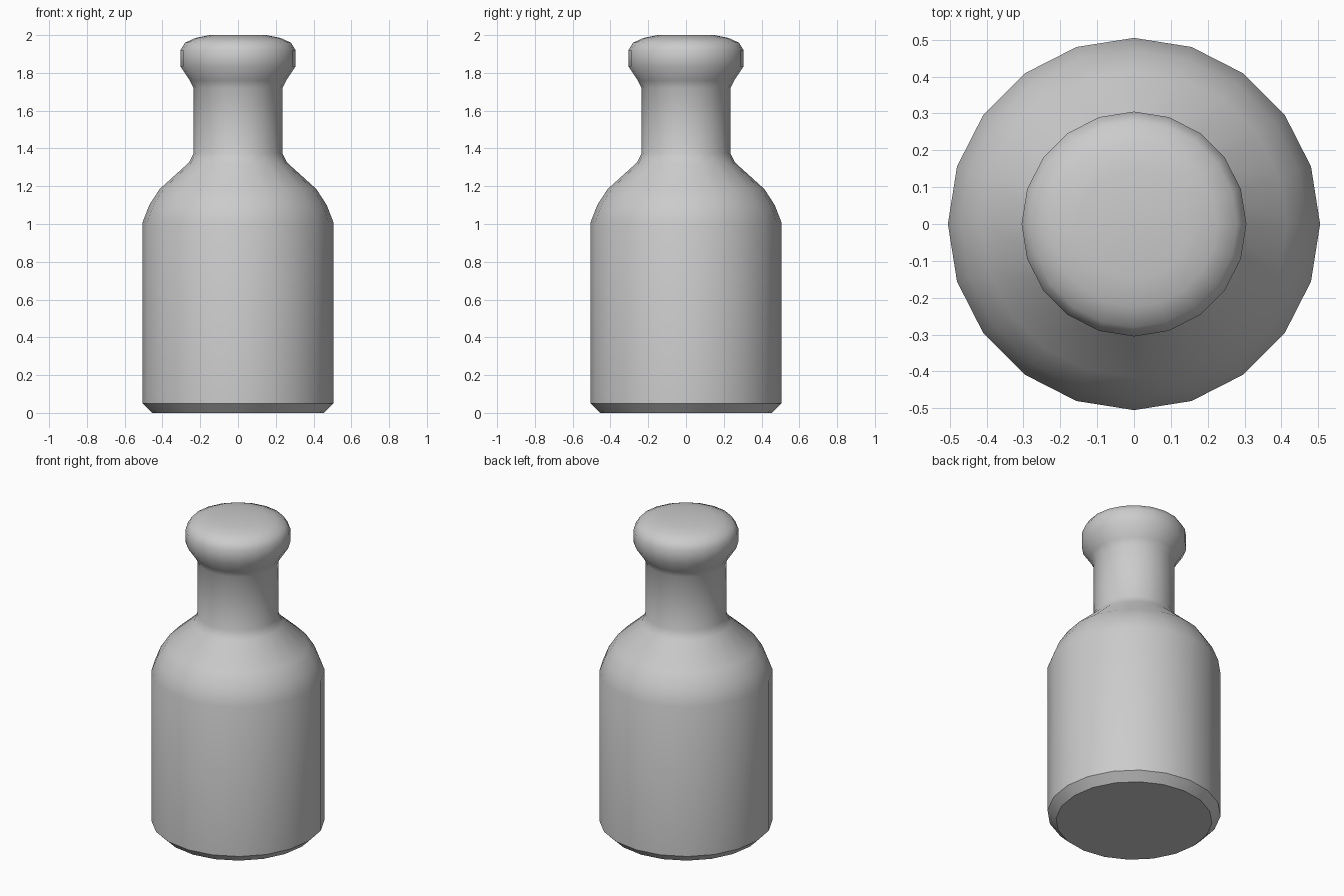
import bpy, bmesh
from math import cos, sin, pi, radians

if "Cube" in bpy.data.objects:
    bpy.data.objects.remove(bpy.data.objects["Cube"])

SIDES = 20

# Half outline of the bottle: (radius, height), from base to top
profile = [
    (0.455, 0.0), (0.505, 0.05),                                # base chamfer
    (0.505, 1.01), (0.47, 1.10), (0.415, 1.185),                # body and shoulder
    (0.26, 1.325), (0.235, 1.375), (0.235, 1.72), (0.255, 1.76),  # neck
    (0.305, 1.835), (0.305, 1.92), (0.28, 1.96),                # lip
    (0.225, 1.985), (0.15, 2.0),
]


def lathe(name, points):
    bm = bmesh.new()
    rings = [[bm.verts.new((r * cos(2 * pi * i / SIDES), r * sin(2 * pi * i / SIDES), z))
              for i in range(SIDES)] for r, z in points]
    for low, high in zip(rings, rings[1:]):
        for i in range(SIDES):
            j = (i + 1) % SIDES
            bm.faces.new((low[i], low[j], high[j], high[i]))
    # Closed base and top
    bm.faces.new(rings[0][::-1])
    bm.faces.new(rings[-1])
    mesh = bpy.data.meshes.new(name)
    bm.to_mesh(mesh)
    bm.free()
    obj = bpy.data.objects.new(name, mesh)
    bpy.context.collection.objects.link(obj)
    return obj


# Bottle, smooth except for the base chamfer
bottle = lathe("bottle", profile)
bpy.context.view_layer.objects.active = bottle
bottle.select_set(True)
bpy.ops.object.shade_smooth_by_angle(angle=radians(40))
